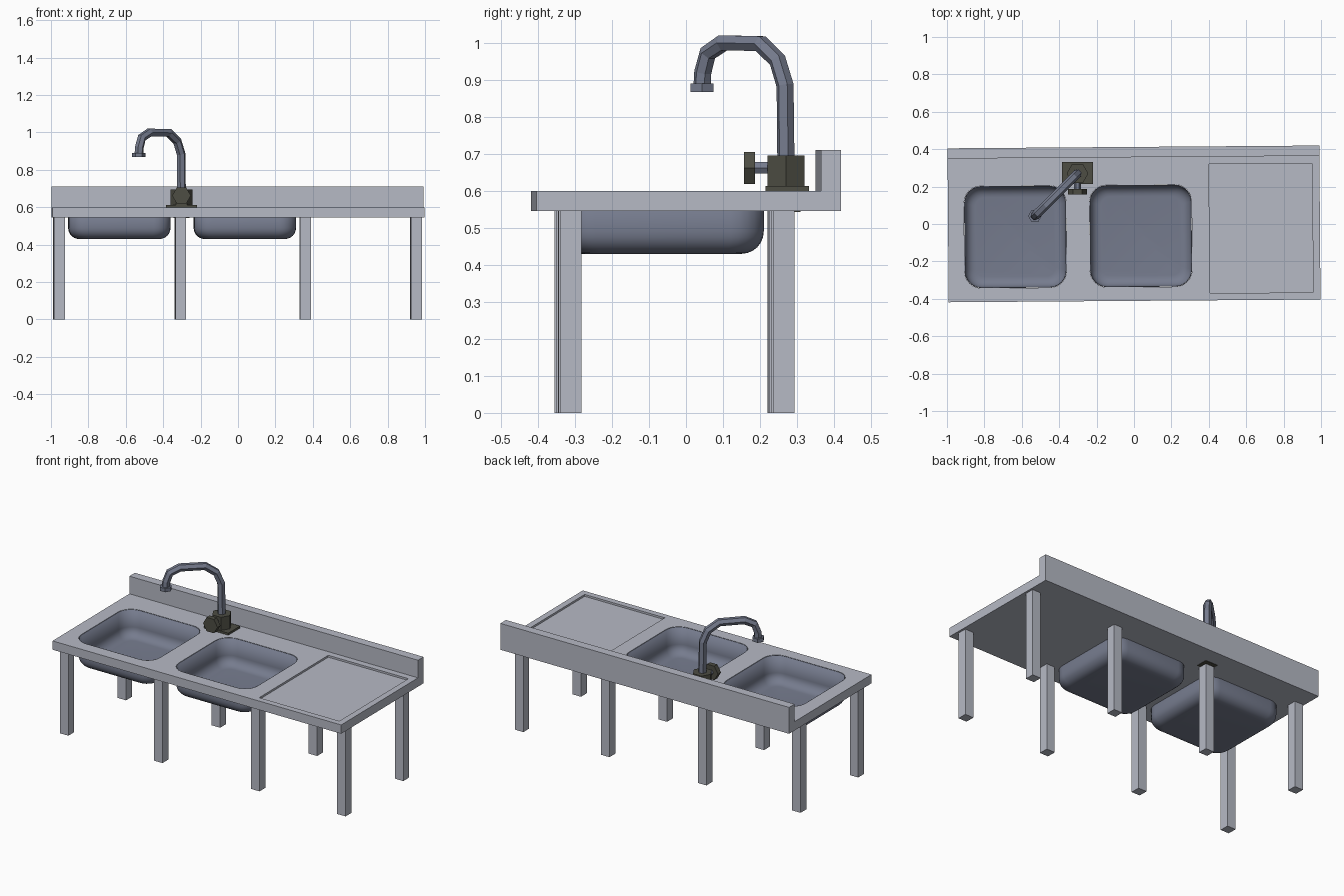
import bpy, bmesh
from math import sin, cos, pi
from mathutils import Matrix, Vector

if "Cube" in bpy.data.objects:
    bpy.data.objects.remove(bpy.data.objects["Cube"])

TWIST = Matrix.Rotation(0.0075, 4, 'Z')   # whole bench sits very slightly askew


def material(name, rgb):
    m = bpy.data.materials.new(name)
    m.use_nodes = True
    m.diffuse_color = (*rgb, 1)
    m.node_tree.nodes["Principled BSDF"].inputs["Base Color"].default_value = (*rgb, 1)
    return m


STEEL = material("light steel", (0.47, 0.49, 0.56))
BASIN = material("basin steel", (0.18, 0.20, 0.27))
DARK = material("dark fitting", (0.075, 0.075, 0.057))


def finish(name, bm, mat, twist=True):
    bmesh.ops.recalc_face_normals(bm, faces=bm.faces)
    if twist:
        bm.transform(TWIST)
    me = bpy.data.meshes.new(name)
    bm.to_mesh(me)
    bm.free()
    me.materials.append(mat)
    ob = bpy.data.objects.new(name, me)
    bpy.context.collection.objects.link(ob)
    return ob


def box(name, lo, hi, mat, twist=True):
    bm = bmesh.new()
    lo, hi = Vector(lo), Vector(hi)
    size = Matrix.Diagonal((*(hi - lo), 1))
    bmesh.ops.create_cube(bm, size=1, matrix=Matrix.Translation((lo + hi) / 2) @ size)
    return finish(name, bm, mat, twist)


def prism(name, centre, radius, depth, mat, axis='Z', sides=6):
    bm = bmesh.new()
    turn = Matrix.Rotation(pi / 2, 4, 'X') if axis == 'Y' else Matrix()
    bmesh.ops.create_cone(bm, cap_ends=True, segments=sides, radius1=radius, radius2=radius,
                          depth=depth, matrix=Matrix.Translation(centre) @ turn
                          @ Matrix.Rotation(pi / 2, 4, 'Z'))
    return finish(name, bm, mat, False)


def rounded_loft(name, cx, cy, rings, mat, cap_top):
    """Stack of rounded squares; each ring is (half size, corner radius, height)."""
    bm = bmesh.new()
    steps, loops = 6, []
    for half, r, z in rings:
        loop = []
        for q, (sx, sy) in enumerate([(1, 1), (-1, 1), (-1, -1), (1, -1)]):
            for i in range(steps + 1):
                a = (q + i / steps) * pi / 2
                loop.append(bm.verts.new((cx + sx * (half - r) + r * cos(a),
                                          cy + sy * (half - r) + r * sin(a), z)))
        loops.append(loop)
    n = len(loops[0])
    for a, b in zip(loops, loops[1:]):
        for i in range(n):
            bm.faces.new((a[i], a[(i + 1) % n], b[(i + 1) % n], b[i]))
    bm.faces.new(loops[-1])
    if cap_top:
        bm.faces.new(loops[0])
    return finish(name, bm, mat)


def cut(target, cutter):
    mod = target.modifiers.new("cut", 'BOOLEAN')
    mod.operation, mod.solver, mod.object = 'DIFFERENCE', 'EXACT', cutter
    bpy.context.view_layer.objects.active = target
    bpy.ops.object.modifier_apply(modifier=mod.name)
    bpy.data.objects.remove(cutter)


# Worktop with two basin openings and a shallow drainboard
worktop = box("worktop", (-0.994, -0.411, 0.545), (0.994, 0.412, 0.60), STEEL)
HALF, CORNER, BASIN_Y, DEPTH, ROUND = 0.273, 0.09, -0.064, 0.43, 0.06
BASINS = {"left_basin": 0.036, "right_basin": -0.635}
for cx in BASINS.values():
    cut(worktop, rounded_loft("opening", cx, BASIN_Y,
                              [(HALF, CORNER, 0.7), (HALF, CORNER, 0.5)], STEEL, True))
cut(worktop, box("recess", (0.403, -0.373, 0.588), (0.955, 0.317, 0.7), STEEL))

# Upstand along the back edge
box("backsplash", (-0.994, 0.357, 0.598), (0.994, 0.412, 0.71), STEEL)

# Basins: straight walls rolling into a flat floor
for name, cx in BASINS.items():
    outer = HALF - 0.0005
    rings = [(outer, CORNER, 0.599)]
    for i in range(7):
        a = i / 6 * pi / 2
        inset = ROUND * (1 - cos(a))
        rings.append((outer - inset, CORNER - inset * 0.7, DEPTH + ROUND * (1 - sin(a))))
    basin = rounded_loft(name, cx, BASIN_Y, rings, BASIN, False)
    wall = basin.modifiers.new("wall", 'SOLIDIFY')
    wall.thickness, wall.offset = 0.004, -1
    bpy.ops.object.select_all(action='DESELECT')
    basin.select_set(True)
    bpy.context.view_layer.objects.active = basin
    bpy.ops.object.shade_smooth_by_angle(angle=0.7)

# Eight square legs
for i, x in enumerate((-0.957, -0.309, 0.359, 0.952)):
    for side, y in (("front", -0.319), ("back", 0.257)):
        box(f"{side}_leg_{i + 1}", (x - 0.029, y - 0.029, 0), (x + 0.029, y + 0.029, 0.546), STEEL)

# Tap body, mounting plate and handle
TX, TY = -0.302, 0.27
box("tap_plate", (-0.385, 0.215, 0.60), (-0.218, 0.332, 0.613), DARK, False)
box("tap_fixing", (-0.345, 0.235, 0.543), (-0.26, 0.31, 0.605), DARK, False)
prism("tap_body", (TX, TY, 0.653), 0.058, 0.085, DARK)
prism("handle_stem", (TX, 0.205, 0.662), 0.018, 0.05, BASIN, 'Y')
prism("handle_knob", (TX, 0.172, 0.662), 0.05, 0.03, DARK, 'Y')

# Six-sided swan-neck spout swung out over the right basin: (reach, height)
path = [(0, 0.68), (0.01, 0.885), (0.1, 0.953), (0.3, 0.998),
        (0.75, 1.0), (0.93, 0.972), (0.99, 0.92), (1, 0.875)]
curve = bpy.data.curves.new("spout", 'CURVE')
curve.dimensions = '3D'
curve.bevel_depth, curve.bevel_resolution, curve.use_fill_caps = 0.024, 1, True
line = curve.splines.new('POLY')
line.points.add(len(path) - 1)
line.use_smooth = False
for p, (t, z) in zip(line.points, path):
    p.co = (TX - 0.228 * t, TY - 0.227 * t, z, 1)
curve.materials.append(BASIN)
bpy.context.collection.objects.link(bpy.data.objects.new("spout", curve))
prism("spout_nozzle", (TX - 0.228, TY - 0.227, 0.879), 0.036, 0.023, BASIN)
